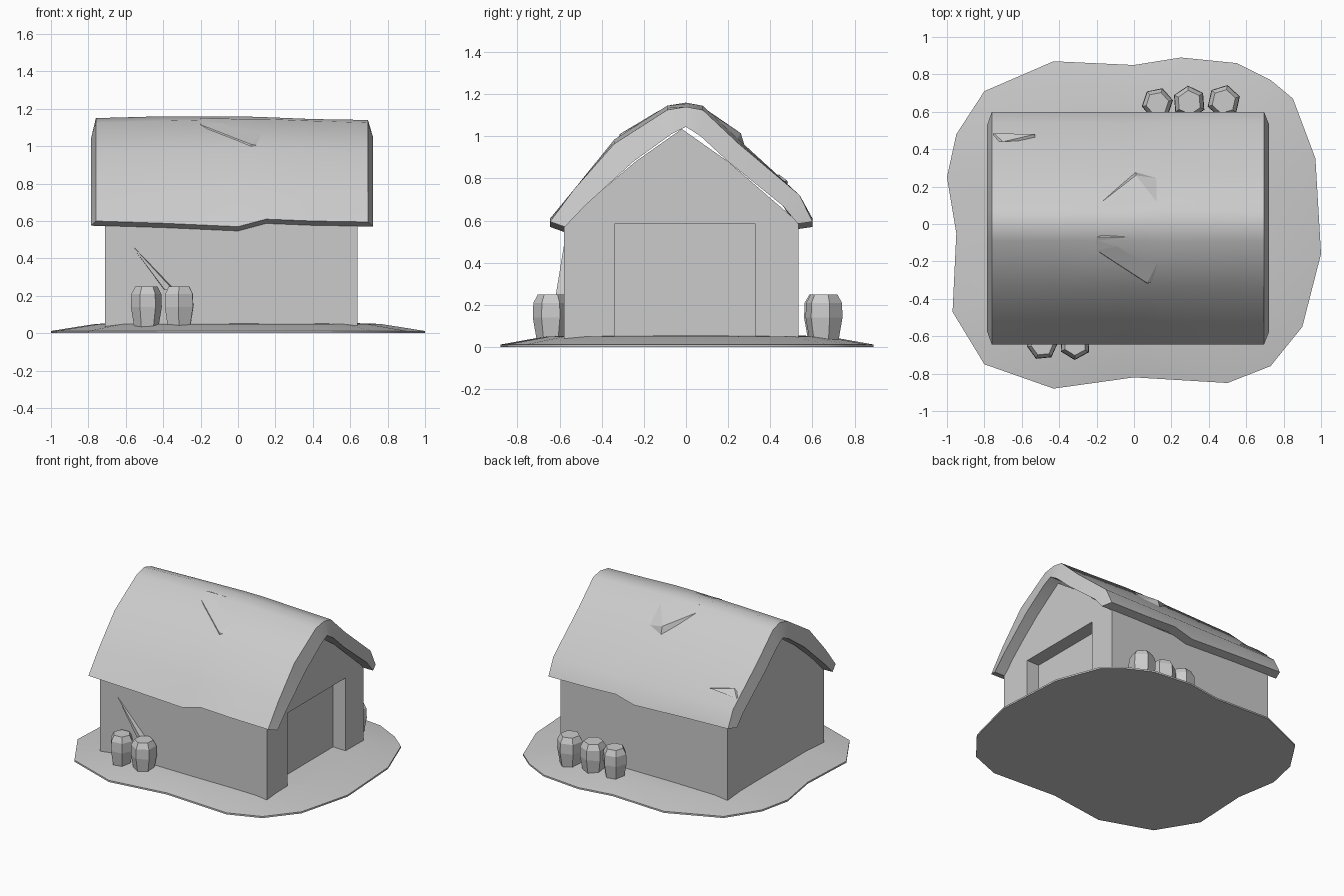
import bpy, bmesh, math

if "Cube" in bpy.data.objects:
    bpy.data.objects.remove(bpy.data.objects["Cube"])

plaster = bpy.data.materials.new("light_grey")
plaster.diffuse_color = (0.6, 0.6, 0.6, 1)
plaster.use_nodes = True
plaster.node_tree.nodes["Principled BSDF"].inputs["Base Color"].default_value = plaster.diffuse_color


def finish(name, bm, angle):
    bmesh.ops.recalc_face_normals(bm, faces=bm.faces)
    me = bpy.data.meshes.new(name)
    bm.to_mesh(me)
    bm.free()
    me.materials.append(plaster)
    if angle:
        me.shade_smooth()
        me.set_sharp_from_angle(angle=math.radians(angle))
    ob = bpy.data.objects.new(name, me)
    bpy.context.collection.objects.link(ob)
    return ob


def loft(name, rings, angle=30, cap=True):
    """Skin closed rings of equal length, one after another."""
    bm = bmesh.new()
    vs = [[bm.verts.new(p) for p in r] for r in rings]
    n = len(rings[0])
    for a, b in zip(vs, vs[1:]):
        for i in range(n):
            j = (i + 1) % n
            bm.faces.new((a[i], a[j], b[j], b[i]))
    for r in (vs[0], vs[-1]):
        if cap:
            bm.faces.new(r)
        else:  # band between outer and inner halves of the ring
            for i in range(n // 2 - 1):
                bm.faces.new((r[i], r[i + 1], r[n - 2 - i], r[n - 1 - i]))
    return finish(name, bm, angle)


def hull(name, pts, angle=0):
    bm = bmesh.new()
    for p in pts:
        bm.verts.new(p)
    bmesh.ops.convex_hull(bm, input=bm.verts)
    return finish(name, bm, angle)


def prism_x(name, profile, x0, x1):
    return loft(name, [[(x, y, z) for y, z in profile] for x in (x0, x1)])


# Irregular mound of earth under the house
outline = [(-.43, .87), (0, .85), (.25, .89), (.55, .86), (.73, .77), (.85, .67),
           (.97, .35), (1, -.16), (.9, -.55), (.73, -.76), (.5, -.85), (0, -.82),
           (-.43, -.88), (-.8, -.75), (-.97, -.47), (-.95, -.05), (-1, .25),
           (-.95, .48), (-.8, .71)]
loft("ground", [[(x * s, y * s, z) for x, y in outline]
                for s, z in ((1, 0), (1, .012), (.76, .05), (.6, .055))])

# House body with gables
gable = [(-.58, .59), (-.24, .88), (-.02, 1.035), (.2, .88), (.535, .59)]
prism_x("house_body", [(-.58, .02)] + gable + [(.535, .02)], -.71, .54)

# Right end: corner posts and gable framing a shallow recess
prism_x("recess_frame",
        [(-.58, .02)] + gable + [(.535, .02), (.33, .02), (.33, .585), (-.34, .585), (-.34, .02)],
        .535, .64)

# Thick sagging roof with flared end rims
outer = [(-.645, .6), (-.53, .75), (-.34, .965), (-.09, 1.125), (0, 1.15),
         (.08, 1.125), (.25, .965), (.54, .72), (.6, .6)]
inner = [(-.575, .575), (-.48, .67), (-.25, .88), (-.07, 1.01), (0, 1.045),
         (.07, 1.0), (.2, .88), (.46, .67), (.53, .59)]
# x, ridge lift, eave lift, outward bulge, rim flare
stations = [(-.76, 0, 0, 0, -.025), (-.4, .01, -.012, .01, 0), (0, .01, -.03, .02, 0),
            (.15, .005, .01, .02, 0), (.4, -.005, .0, .01, 0), (.695, -.01, -.005, 0, .028)]
rings = []
for x, ridge, eave, bulge, flare in stations:
    ring = []
    for i, (y, z) in enumerate(outer):
        mid = 1 if 1 < i < 7 else 0
        dz = eave if i in (0, 8) else (ridge if i == 4 else bulge * mid)
        ring.append((x, y, z + dz))
    for i, (y, z) in reversed(list(enumerate(inner))):
        ring.append((x + flare, y, z + (eave if i in (0, 8) else 0)))
    rings.append(ring)
loft("roof", rings, 40, cap=False)

# Raised thatch steps on both slopes
hull("front_thatch_step", [(-.2, -.14, 1.115), (.07, -.315, 1.01), (.07, -.33, .945),
                           (.21, -.28, .985), (-.2, -.07, 1.15), (.2, -.07, 1.145), (0, 0, 1.12)])
hull("back_thatch_step", [(-.17, .12, 1.11), (.01, .26, 1.015), (.01, .28, .95),
                          (.16, .24, .98), (-.17, .07, 1.145), (.16, .07, 1.14), (0, 0, 1.12)])

# Small flap on the back slope near the left end
hull("back_roof_flap", [(-.75, .485, .775), (-.53, .48, .79), (-.7, .44, .82),
                        (-.53, .45, .78), (-.75, .44, .78)])

# Thin brace leaning along the front wall
hull("wall_brace", [(-.585, -.578, .49), (-.34, -.578, .235), (-.4, -.578, .24),
                    (-.35, -.62, .235), (-.39, -.61, .23)])


# Faceted barrels standing along the walls
def barrel(name, x, y, r, turn, sides=6):
    rings = []
    for z, k in ((.03, .78), (.14, 1), (.21, .97), (.25, .72)):
        rings.append([(x + r * k * math.cos(turn + i * math.tau / sides),
                       y + r * k * math.sin(turn + i * math.tau / sides), z)
                      for i in range(sides)])
    loft(name, rings, 0)


spots = [(-.49, -.645, .083, .1), (-.315, -.64, .087, .5),
         (.125, .645, .085, .2), (.295, .65, .09, .6), (.48, .655, .09, .3)]
for i, (x, y, r, t) in enumerate(spots):
    barrel("barrel_%d" % (i + 1), x, y, r, t)
